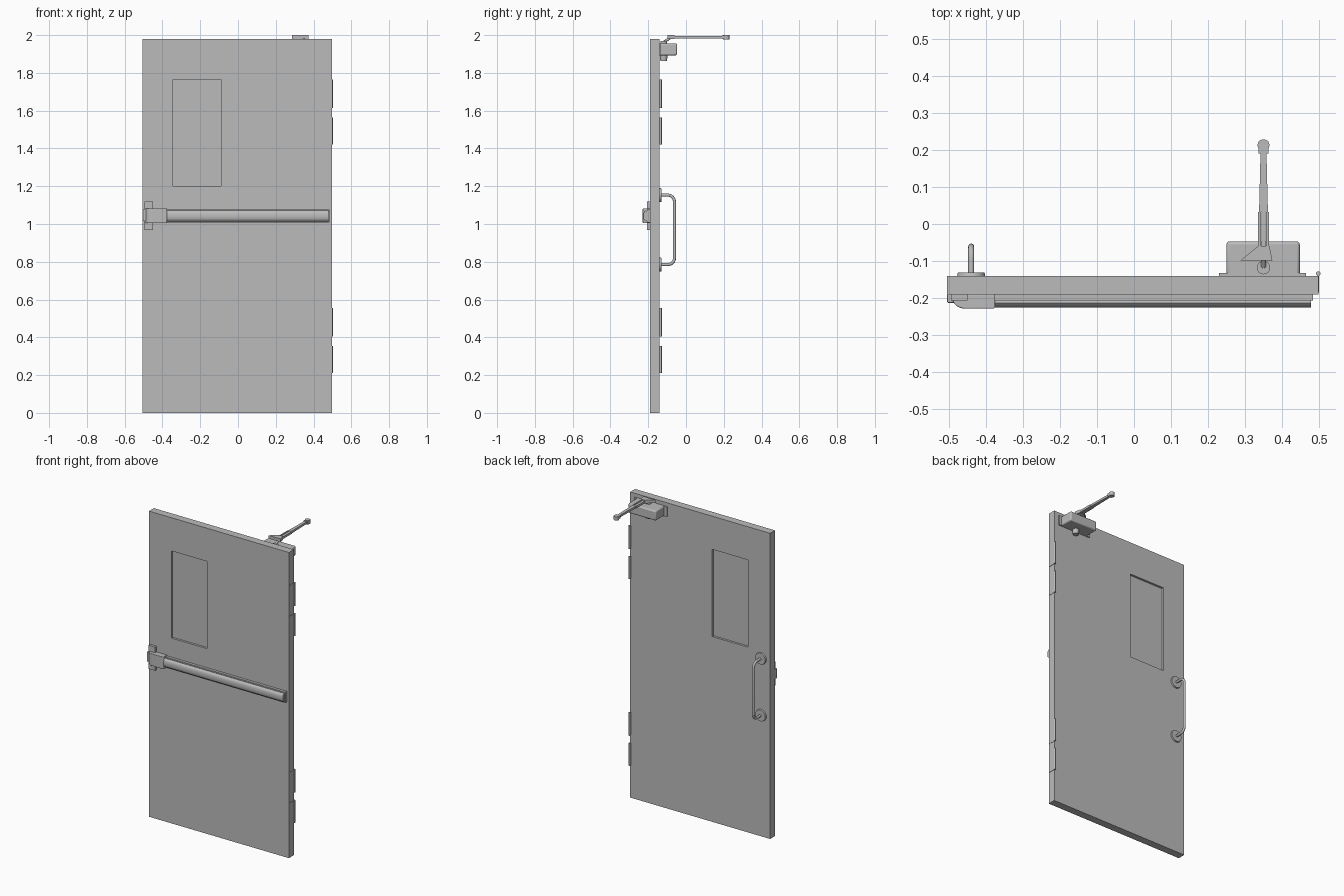
import bpy, bmesh, math
from mathutils import Vector, Matrix

if "Cube" in bpy.data.objects:
    bpy.data.objects.remove(bpy.data.objects["Cube"], do_unlink=True)

grey = bpy.data.materials.new("plain grey")
grey.use_nodes = True
COLOUR = (0.5, 0.5, 0.5, 1)
grey.diffuse_color = COLOUR
grey.node_tree.nodes["Principled BSDF"].inputs["Base Color"].default_value = COLOUR


def finish(bm, name, smooth=False, bevel=0):
    bmesh.ops.recalc_face_normals(bm, faces=bm.faces)
    mesh = bpy.data.meshes.new(name)
    bm.to_mesh(mesh)
    bm.free()
    mesh.materials.append(grey)
    ob = bpy.data.objects.new(name, mesh)
    bpy.context.collection.objects.link(ob)
    bpy.ops.object.select_all(action='DESELECT')
    ob.select_set(True)
    bpy.context.view_layer.objects.active = ob
    if bevel:
        mod = ob.modifiers.new("rounded edges", 'BEVEL')
        mod.width, mod.segments = bevel, 3
    if smooth or bevel:
        bpy.ops.object.shade_smooth_by_angle(angle=math.radians(35))
    return ob


def box_bm(x, y, z):
    bm = bmesh.new()
    bmesh.ops.create_cube(bm, size=1)
    for v in bm.verts:
        v.co = [(a + b) / 2 + c * (b - a) for (a, b), c in zip((x, y, z), v.co)]
    return bm


def box(name, x, y, z, bevel=0):
    return finish(box_bm(x, y, z), name, bevel=bevel)


def rod(name, start, end, r1, r2=None, sides=24):
    start, end = Vector(start), Vector(end)
    d = end - start
    bm = bmesh.new()
    turn = d.to_track_quat('Z', 'Y').to_matrix().to_4x4()
    bmesh.ops.create_cone(bm, cap_ends=True, segments=sides, radius1=r1,
                          radius2=r1 if r2 is None else r2, depth=d.length,
                          matrix=Matrix.Translation((start + end) / 2) @ turn)
    return finish(bm, name, smooth=True)


def prism(name, profile, place, low, high, bevel=0):
    """Extrude a 2D profile; place(u, v, t) gives the 3D point."""
    bm = bmesh.new()
    a, b = ([bm.verts.new(place(u, v, t)) for u, v in profile] for t in (low, high))
    bm.faces.new(a)
    bm.faces.new(b)
    for i in range(len(a)):
        j = (i + 1) % len(a)
        bm.faces.new((a[i], a[j], b[j], b[i]))
    return finish(bm, name, smooth=True, bevel=bevel)


# Door leaf with a window recessed on both sides
FRONT, BACK = -0.19, -0.14
WIN_X, WIN_Z = (-0.345, -0.09), (1.20, 1.765)
bm = box_bm((-0.505, 0.498), (FRONT, BACK), (0, 1.98))
for axis, cuts in ((0, WIN_X), (2, WIN_Z)):
    for c in cuts:
        point, normal = Vector(), Vector()
        point[axis], normal[axis] = c, 1
        bmesh.ops.bisect_plane(bm, geom=bm.verts[:] + bm.edges[:] + bm.faces[:],
                               plane_co=point, plane_no=normal)
panes = []
for f in bm.faces:
    c = f.calc_center_median()
    if WIN_X[0] < c.x < WIN_X[1] and WIN_Z[0] < c.z < WIN_Z[1]:
        panes.append(f)
for f in panes:
    inward = -0.014 * f.normal.normalized()
    new = bmesh.ops.extrude_face_region(bm, geom=[f])["geom"]
    bmesh.ops.translate(bm, vec=inward, verts=[g for g in new if isinstance(g, bmesh.types.BMVert)])
bmesh.ops.delete(bm, geom=panes, context='FACES_ONLY')
plain = [e for e in bm.edges if len(e.link_faces) == 2 and e.calc_face_angle(0) < 0.01]
bmesh.ops.dissolve_edges(bm, edges=[e for e in plain if abs(e.verts[0].co.y - e.verts[1].co.y) > 0.01],
                         use_verts=False)
finish(bm, "door_leaf")

# Hinge knuckles in two pairs
for i, (low, high) in enumerate(((0.21, 0.355), (0.405, 0.555), (1.42, 1.565), (1.615, 1.765))):
    rod(f"hinge_knuckle_{i + 1}", (0.498, -0.134, low), (0.498, -0.134, high), 0.006, sides=16)
    box(f"hinge_leaf_{i + 1}", (0.494, 0.5), (-0.185, -0.134), (low, high))

# Push bar: backing channel, rounded bar and end cap
along_x = lambda u, v, t: (t, u, v)
prism("push_bar_channel",
      [(-0.19, 1.008), (-0.207, 1.008), (-0.207, 1.077), (-0.19, 1.077)],
      along_x, -0.39, 0.484)
prism("push_bar",
      [(-0.2, 1.018), (-0.213, 1.014), (-0.221, 1.02), (-0.225, 1.031),
       (-0.225, 1.054), (-0.221, 1.065), (-0.213, 1.071), (-0.2, 1.067)],
      along_x, -0.39, 0.479)

# Latch case with a curved outer end
curve = [(-0.455 - 0.036 * math.sin(t), -0.2 - 0.029 * math.cos(t))
         for t in (i * math.pi / 16 for i in range(9))]
prism("latch_case", [(-0.49, -0.19), (-0.375, -0.19), (-0.375, -0.225), (-0.379, -0.229)] + curve,
      lambda u, v, t: (u, v, t), 1.004, 1.083, bevel=0.003)
box("latch_mount_plate", (-0.495, -0.45), (-0.207, FRONT), (0.967, 1.12))
box("latch_bolt", (-0.505, -0.48), (-0.213, FRONT), (1.015, 1.078), bevel=0.003)

# Pull handle on the back: bent tube and round roses
X, OUT, BOT, TOP, R = -0.44, -0.061, 0.785, 1.153, 0.035
path = [(X, BACK, BOT)]
for cz, first in ((BOT + R, -math.pi / 2), (TOP - R, 0)):
    for i in range(7):
        a = first + i * math.pi / 12
        path.append((X, OUT - R + R * math.cos(a), cz + R * math.sin(a)))
path.append((X, BACK, TOP))
bm = bmesh.new()
rings = []
for i, p in enumerate(path):
    d = Vector(path[min(i + 1, len(path) - 1)]) - Vector(path[max(i - 1, 0)])
    side = Vector((1, 0, 0))
    other = side.cross(d.normalized())
    rings.append([bm.verts.new(Vector(p) + 0.008 * (side * math.cos(k * math.pi / 8) + other * math.sin(k * math.pi / 8)))
                  for k in range(16)])
for a, b in zip(rings, rings[1:]):
    for k in range(16):
        bm.faces.new((a[k], a[k - 1], b[k - 1], b[k]))
bm.faces.new(rings[0])
bm.faces.new(rings[-1])
finish(bm, "pull_handle", smooth=True)
for name, z in (("lower", BOT), ("upper", TOP)):
    rod(f"{name}_handle_rose", (X, BACK, z), (X, -0.131, z), 0.038, 0.036, sides=32)

# Closer: plate, body and spindle
box("closer_plate", (0.23, 0.465), (BACK, -0.132), (1.893, 1.956))
box("closer_body", (0.25, 0.448), (BACK, -0.047), (1.893, 1.956), bevel=0.008)
rod("closer_spindle_cap", (0.35, -0.118, 1.862), (0.35, -0.118, 1.9), 0.018, 0.02)
rod("closer_spindle", (0.35, -0.118, 1.95), (0.35, -0.118, 1.968), 0.018)
rod("closer_spindle_neck", (0.35, -0.115, 1.965), (0.35, -0.08, 1.987), 0.007)

# Closer arm: wedge bracket, nested bars and end pivot
flat = lambda u, v, t: (u, v, t)
prism("arm_bracket", [(0.287, -0.099), (0.374, -0.099), (0.366, -0.06), (0.335, -0.06)],
      flat, 1.98, 2.0)
for side in (-1, 1):
    x = 0.35 + side * 0.011
    box("arm_outer_rail", (x - 0.004, x + 0.004), (-0.065, 0.032), (1.982, 1.996))
box("arm_inner_bar", (0.345, 0.355), (-0.065, 0.05), (1.984, 1.993))
prism("arm_long_bar", [(0.338, 0.032), (0.362, 0.032), (0.358, 0.195), (0.342, 0.195)],
      flat, 1.982, 1.996)
box("arm_fork", (0.336, 0.364), (0.19, 0.215), (1.979, 1.998))
rod("arm_end_pivot", (0.35, 0.213, 1.976), (0.35, 0.213, 2.0), 0.016)
